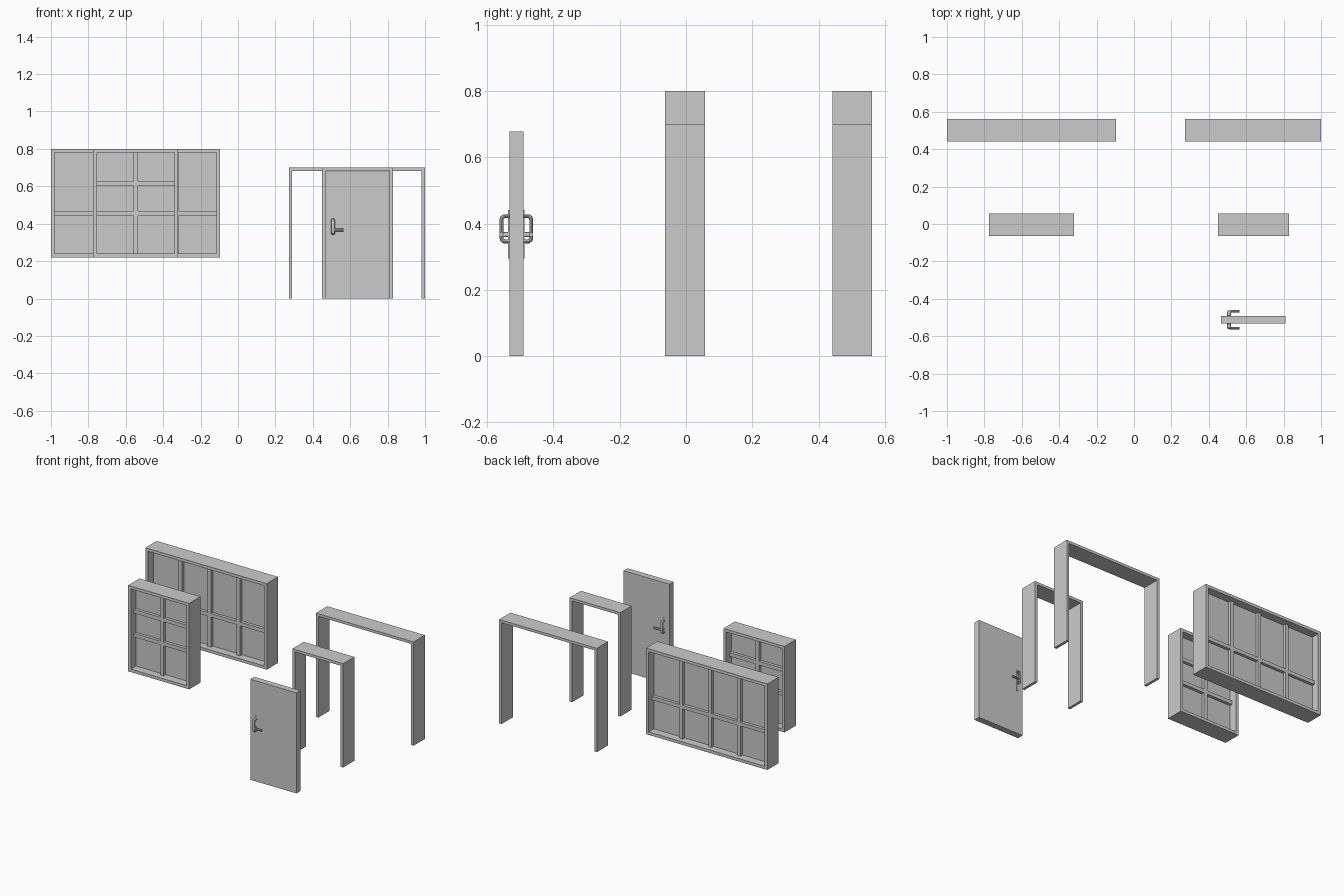
import bpy, bmesh
from mathutils import Vector

if "Cube" in bpy.data.objects:
    bpy.data.objects.remove(bpy.data.objects["Cube"])


def add_mesh(name, bm):
    bmesh.ops.recalc_face_normals(bm, faces=bm.faces)
    me = bpy.data.meshes.new(name)
    bm.to_mesh(me)
    bm.free()
    ob = bpy.data.objects.new(name, me)
    bpy.context.collection.objects.link(ob)
    return ob


def box(name, x, y, z):
    bm = bmesh.new()
    bmesh.ops.create_cube(bm, size=1)
    for v in bm.verts:
        v.co = Vector([(r[0] + r[1]) / 2 + c * (r[1] - r[0]) for r, c in zip((x, y, z), v.co)])
    return add_mesh(name, bm)


def frame(name, x, y, z, t, closed):
    """Rectangular frame of board thickness t; open at the bottom for doorways."""
    b = t if closed else 0
    outer = [(x[0], z[0]), (x[0], z[1]), (x[1], z[1]), (x[1], z[0])]
    inner = [(x[0] + t, z[0] + b), (x[0] + t, z[1] - t), (x[1] - t, z[1] - t), (x[1] - t, z[0] + b)]
    bm = bmesh.new()
    rings = [[bm.verts.new((p[0], yy, p[1])) for p in loop]
             for loop, yy in ((outer, y[0]), (inner, y[0]), (inner, y[1]), (outer, y[1]))]
    for i in range(4 if closed else 3):
        j = (i + 1) % 4
        for k in range(4):
            a, c = rings[k], rings[(k + 1) % 4]
            bm.faces.new((a[i], a[j], c[j], c[i]))
    if not closed:
        for i in (0, 3):
            bm.faces.new([r[i] for r in rings])
    return add_mesh(name, bm)


def window(name, x, yc, z, columns, bar_heights):
    t, w, d = 0.02, 0.0125, 0.025
    frame(name + "_frame", x, (yc - 0.06, yc + 0.06), z, t, True)
    box(name + "_pane", (x[0] + t, x[1] - t), (yc - 0.005, yc + 0.005), (z[0] + t, z[1] - t))
    for i in range(1, columns):
        c = x[0] + t + (x[1] - x[0] - 2 * t) * i / columns
        box(name + "_upright_bar", (c - w, c + w), (yc - d, yc + d), (z[0] + t, z[1] - t))
    for h in bar_heights:
        box(name + "_cross_bar", (x[0] + t, x[1] - t), (yc - d, yc + d), (h - w, h + w))


def tube(name, points, r, stretch, axis):
    """Round bar along points, stretched into an oval across the given axis."""
    cu = bpy.data.curves.new(name, 'CURVE')
    cu.dimensions = '3D'
    cu.bevel_depth = r
    cu.bevel_resolution = 2
    cu.use_fill_caps = True
    sp = cu.splines.new('POLY')
    sp.points.add(len(points) - 1)
    for p, co in zip(sp.points, points):
        p.co = (*co, 1)
    ob = bpy.data.objects.new(name, cu)
    bpy.context.collection.objects.link(ob)
    bpy.ops.object.select_all(action='DESELECT')
    bpy.context.view_layer.objects.active = ob
    ob.select_set(True)
    bpy.ops.object.convert(target='MESH')
    ob = bpy.context.object
    mid = points[0][axis]
    for v in ob.data.vertices:
        v.co[axis] = mid + (v.co[axis] - mid) * stretch
    bpy.ops.object.shade_smooth_by_angle()


BACK, MID, DOOR = 0.502, -0.003, -0.512

# Windows
window("wide_window", (-1, -0.095), BACK, (0.22, 0.8), 4, [0.455])
window("narrow_window", (-0.775, -0.32), MID, (0.22, 0.8), 2, [0.455, 0.616])

# Doorway frames
frame("wide_doorway", (0.272, 1), (BACK - 0.06, BACK + 0.06), (0, 0.7), 0.018, False)
frame("narrow_doorway", (0.45, 0.828), (MID - 0.06, MID + 0.06), (0, 0.7), 0.018, False)

# Door leaf
box("door_leaf", (0.466, 0.809), (DOOR - 0.021, DOOR + 0.021), (0, 0.678))

# Handle set on both faces of the door
hx = 0.508
for side, s in (("front", -1), ("back", 1)):
    def out(d):
        return DOOR + s * d
    plate = sorted((out(0.018), out(0.025)))
    box(side + "_handle_plate", (hx - 0.005, hx + 0.005), plate, (0.295, 0.44))
    # Loop pull
    pull = [(0.019, 0.422), (0.037, 0.422), (0.043, 0.418), (0.045, 0.411),
            (0.045, 0.357), (0.043, 0.350), (0.037, 0.346), (0.019, 0.346)]
    tube(side + "_loop_pull", [(hx, out(d), z) for d, z in pull], 0.006, 1.6, 0)
    # Lever
    lever = [(hx, 0.019), (hx, 0.040), (hx + 0.001, 0.043), (hx + 0.005, 0.045), (0.565, 0.045)]
    tube(side + "_lever", [(x, out(d), 0.367) for x, d in lever], 0.006, 1.3, 2)
